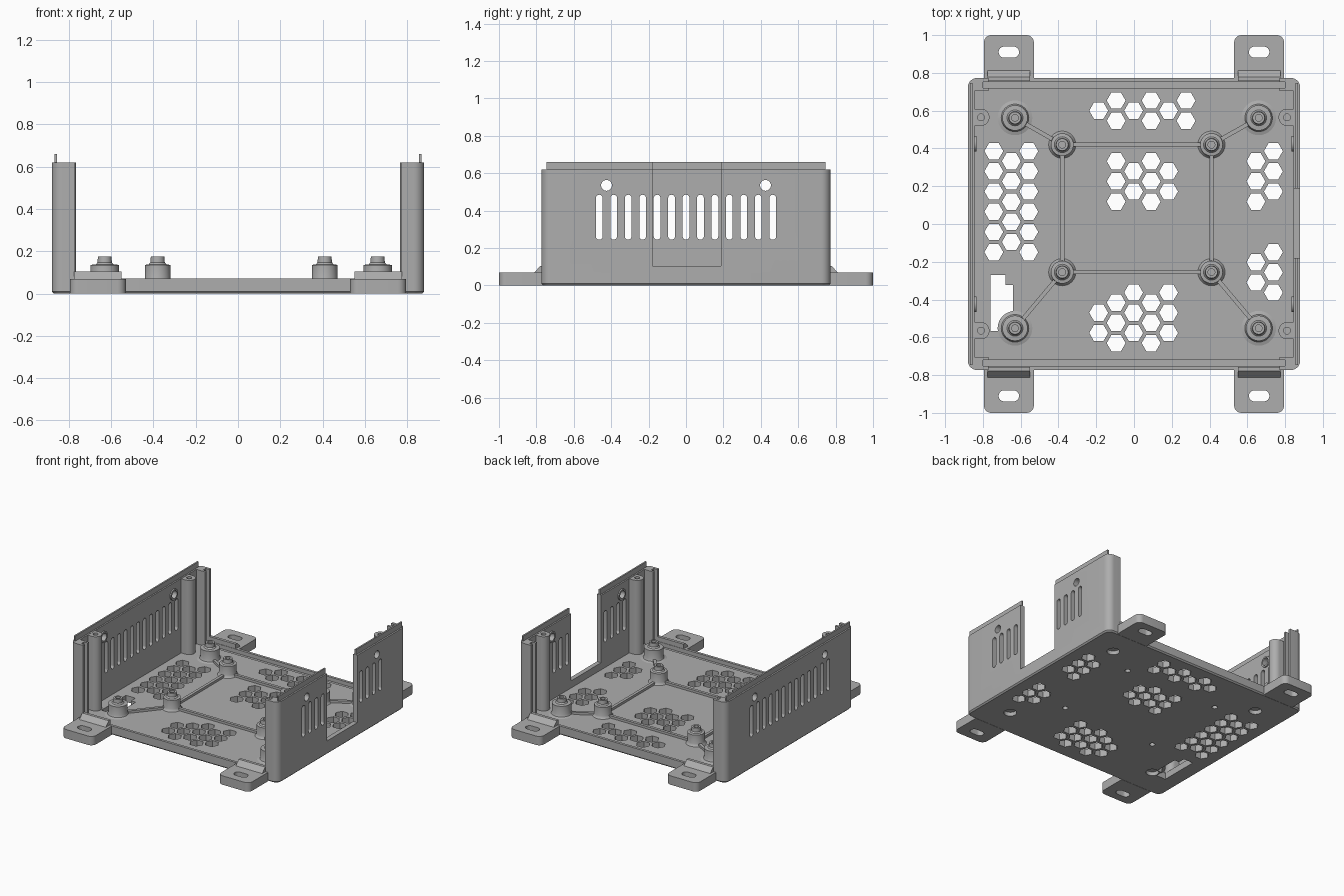
import bpy, bmesh, math
from mathutils import Vector

cube = bpy.data.objects.get("Cube")
if cube:
    bpy.data.objects.remove(cube, do_unlink=True)

grey = bpy.data.materials.new("mid grey")
grey.use_nodes = True
COLOUR = (0.42, 0.42, 0.42, 1)
grey.diffuse_color = COLOUR
grey.node_tree.nodes["Principled BSDF"].inputs["Base Color"].default_value = COLOUR

X, Y, R = 0.88, 0.773, 0.05          # body half sizes and corner radius
FLOOR, SILL, TOP = 0.05, 0.07, 0.62  # main heights
parts = []


# ---- helpers ----
def circle(cx, cy, r, n=32, start=0.0):
    return [(cx + r * math.cos(start + math.tau * i / n),
             cy + r * math.sin(start + math.tau * i / n)) for i in range(n)]


def rect(x0, x1, y0, y1):
    return [(x0, y0), (x1, y0), (x1, y1), (x0, y1)]


def arc(cx, cy, r, a0, a1, n=8):
    return [(cx + r * math.cos(math.radians(a0 + (a1 - a0) * i / n)),
             cy + r * math.sin(math.radians(a0 + (a1 - a0) * i / n))) for i in range(n + 1)]


def round_rect(x0, x1, y0, y1, r):
    return (arc(x0 + r, y0 + r, r, 180, 270) + arc(x1 - r, y0 + r, r, 270, 360)
            + arc(x1 - r, y1 - r, r, 0, 90) + arc(x0 + r, y1 - r, r, 90, 180))


def prism(name, outlines, lo, hi, axis="z"):
    """Extrude plan outlines from lo to hi along z, or (y, z) outlines along x."""
    bm = bmesh.new()
    for pts in outlines:
        place = (lambda p: (p[0], p[1], lo)) if axis == "z" else (lambda p: (lo, p[0], p[1]))
        face = bm.faces.new([bm.verts.new(place(p)) for p in pts])
        res = bmesh.ops.extrude_face_region(bm, geom=[face])
        move = Vector((0, 0, hi - lo)) if axis == "z" else Vector((hi - lo, 0, 0))
        bmesh.ops.translate(bm, vec=move, verts=[v for v in res["geom"] if isinstance(v, bmesh.types.BMVert)])
    bmesh.ops.recalc_face_normals(bm, faces=bm.faces)
    return finish(name, bm)


def lathe(name, x, y, profile, n=32):
    """Spin an (r, z) profile about a vertical axis."""
    bm = bmesh.new()
    verts = [bm.verts.new((r, 0, z)) for r, z in profile]
    edges = [bm.edges.new(pair) for pair in zip(verts, verts[1:])]
    bmesh.ops.spin(bm, geom=verts + edges, cent=(0, 0, 0), axis=(0, 0, 1),
                   angle=math.tau, steps=n, use_duplicate=False)
    bmesh.ops.remove_doubles(bm, verts=bm.verts, dist=0.0005)
    bmesh.ops.recalc_face_normals(bm, faces=bm.faces)
    bmesh.ops.translate(bm, vec=(x, y, 0), verts=bm.verts)
    return finish(name, bm)


def finish(name, bm):
    mesh = bpy.data.meshes.new(name)
    bm.to_mesh(mesh)
    bm.free()
    mesh.materials.append(grey)
    obj = bpy.data.objects.new(name, mesh)
    bpy.context.collection.objects.link(obj)
    parts.append(obj)
    return obj


def cut(target, *cutters):
    bpy.context.view_layer.objects.active = target
    for tool in cutters:
        mod = target.modifiers.new("cut", "BOOLEAN")
        mod.operation, mod.solver, mod.object = "DIFFERENCE", "EXACT", tool
        bpy.ops.object.modifier_apply(modifier=mod.name)
        parts.remove(tool)
        bpy.data.objects.remove(tool, do_unlink=True)


# ---- floor plate with chamfered underside ----
plate = prism("floor_plate", [round_rect(-X, X, -Y, Y, R)], 0, SILL)
bm = bmesh.new()
bm.from_mesh(plate.data)
rim = [e for e in bm.edges if all(v.co.z < 0.001 for v in e.verts)]
bmesh.ops.bevel(bm, geom=rim, offset=0.01, segments=1, affect="EDGES")
bm.to_mesh(plate.data)
bm.free()

# hexagon vents: column, first row, count
VENTS = [(6, 0, 1), (7, -1, 2), (8, 0, 1), (9, -1, 2), (10, 0, 1), (11, -1, 2),
         (0, 2, 6), (1, 2, 5), (2, 2, 6),
         (7, 2, 3), (8, 3, 2), (9, 2, 3), (10, 3, 2),
         (15, 2, 3), (16, 2, 3), (15, 7, 2), (16, 7, 3),
         (6, 10, 2), (7, 9, 3), (8, 9, 3), (9, 9, 3), (10, 9, 3)]
PITCH = 0.107
hexes = [circle(-0.742 + 0.0925 * c, 0.6 - PITCH * (k + 0.5 * (c % 2)), 0.05, 6)
         for c, first, count in VENTS for k in range(first, first + count)]
port = [(-0.76, -0.567), (-0.68, -0.567), (-0.68, -0.51), (-0.64, -0.51),
        (-0.64, -0.323), (-0.68, -0.323), (-0.68, -0.27), (-0.76, -0.27)]
INNER = [(-0.38, 0.42), (0.41, 0.42), (0.41, -0.255), (-0.38, -0.255)]
OUTER = [(-0.63, 0.562), (0.66, 0.562), (0.66, -0.552), (-0.63, -0.552)]
cut(plate,
    prism("basin_cutter", [rect(-0.845, 0.845, -0.72, 0.72)], FLOOR, 0.2),
    prism("groove_cutter", [rect(-0.8, 0.8, s * 0.7365 - 0.0165, s * 0.7365 + 0.0165)
                            for s in (-1, 1)], 0.04, 0.2),
    prism("vent_cutter", hexes + [port], -0.1, 0.2),
    prism("recess_cutter", [circle(x, y, 0.045) for x, y in OUTER]
          + [circle(x, y, 0.02, 16) for x, y in INNER], -0.1, 0.03))

# ---- mounting tabs with slots and gussets ----
for sy, end in ((-1, "front"), (1, "back")):
    for sx, side in ((-1, "right"), (1, "left")):
        cx = sx * 0.6625
        y0, y1 = sorted((sy * 0.7, sy * 1.0))
        tab = prism(f"{end}_{side}_tab", [round_rect(cx - 0.1325, cx + 0.1325, y0, y1, 0.04)], 0, 0.068)
        slot = round_rect(cx - 0.054, cx + 0.054, sy * 0.91 - 0.029, sy * 0.91 + 0.029, 0.0285)
        trim = rect(cx - 0.2, cx + 0.2, *sorted((sy * 0.5, sy * 0.765)))
        cut(tab, prism("tab_cutter", [slot, trim], -0.1, 0.2))
        prism(f"{end}_{side}_gusset",
              [[(sy * 0.756, 0.06), (sy * 0.82, 0.06), (sy * 0.778, 0.105), (sy * 0.756, 0.105)]],
              cx - 0.112, cx + 0.112, "x")

# ---- side walls: C-shaped plan with panel grooves in the returns ----
for sx, side in ((-1, "right"), (1, "left")):
    half = arc(X - R, Y - R, R, 0, 90) + [
        (0.77, Y), (0.77, 0.753), (0.8, 0.753), (0.8, 0.72), (0.77, 0.72), (0.77, 0.703), (0.845, 0.703)]
    outline = [(sx * x, y) for x, y in half] + [(sx * x, -y) for x, y in reversed(half)]
    wall = prism(f"{side}_wall", [outline], 0.01, TOP)
    lip = prism(f"{side}_wall_lip", [rect(-0.747, 0.747, TOP - 0.02, 0.66)], sx * 0.856, sx * 0.868, "x")
    span = (sx * 0.83, sx * 0.95)
    louvres = [round_rect(0.0773 * i - 0.018, 0.0773 * i + 0.018, 0.245, 0.485, 0.0178)
               for i in range(-6, 7) if sx < 0 or abs(i) > 2]
    holes = [circle(y, 0.535, 0.029) for y in (-0.425, 0.425)]
    cut(wall, prism("louvre_cutter", louvres + holes, *span, "x"))
    if sx > 0:
        for obj in (wall, lip):
            cut(obj, prism("notch_cutter", [rect(-0.18, 0.187, 0.105, 0.8)], *span, "x"))
    # collars round the screw holes, and corner screw columns
    for y, end in ((-1, "front"), (1, "back")):
        collar = prism(f"{side}_{end}_collar", [circle(y * 0.425, 0.535, 0.042)], sx * 0.835, sx * 0.85, "x")
        cut(collar, prism("collar_cutter", [circle(y * 0.425, 0.535, 0.029)], sx * 0.8, sx * 0.9, "x"))
        cy = y * 0.565
        bow = [(sx * (0.81 - 0.045 * math.sin(t)), cy + 0.045 * math.cos(t))
               for t in (math.pi * i / 16 for i in range(17))]
        column = prism(f"{side}_{end}_screw_column",
                       [[(sx * 0.86, cy + 0.045)] + bow + [(sx * 0.86, cy - 0.045)]], 0.02, TOP - 0.002)
        cut(column, prism("screw_cutter", [circle(sx * 0.81, cy, 0.018, 20)], 0.45, 0.8))

# ---- board standoffs with flared feet and hollow pins ----
for kind, spots, r, flare in (("inner", INNER, 0.06, 0.072), ("outer", OUTER, 0.067, 0.092)):
    for i, (x, y) in enumerate(spots):
        lathe(f"{kind}_standoff_{i + 1}", x, y,
              [(0, 0.035), (flare, 0.035), (flare, FLOOR), (r + 0.006, FLOOR + 0.006),
               (r, FLOOR + 0.02), (r, 0.135), (0.042, 0.138), (0.034, 0.147),
               (0.032, 0.175), (0.018, 0.175), (0.018, 0.08), (0, 0.08)])

# ---- stiffening ribs between the standoffs ----
runs = [(INNER[i], INNER[(i + 1) % 4]) for i in range(4)] + list(zip(INNER, OUTER))
for i, (a, b) in enumerate(runs):
    a, b = Vector(a), Vector(b)
    d = (b - a).normalized()
    n = Vector((-d.y, d.x)) * 0.011
    a, b = a + d * 0.04, b - d * 0.04
    prism(f"rib_{i + 1}", [[tuple(a + n), tuple(a - n), tuple(b - n), tuple(b + n)]], 0.04, 0.068)

# ---- smooth shading with sharp edges kept ----
bpy.ops.object.select_all(action="DESELECT")
for obj in parts:
    obj.select_set(True)
bpy.context.view_layer.objects.active = parts[0]
bpy.ops.object.shade_smooth_by_angle(angle=math.radians(30))
